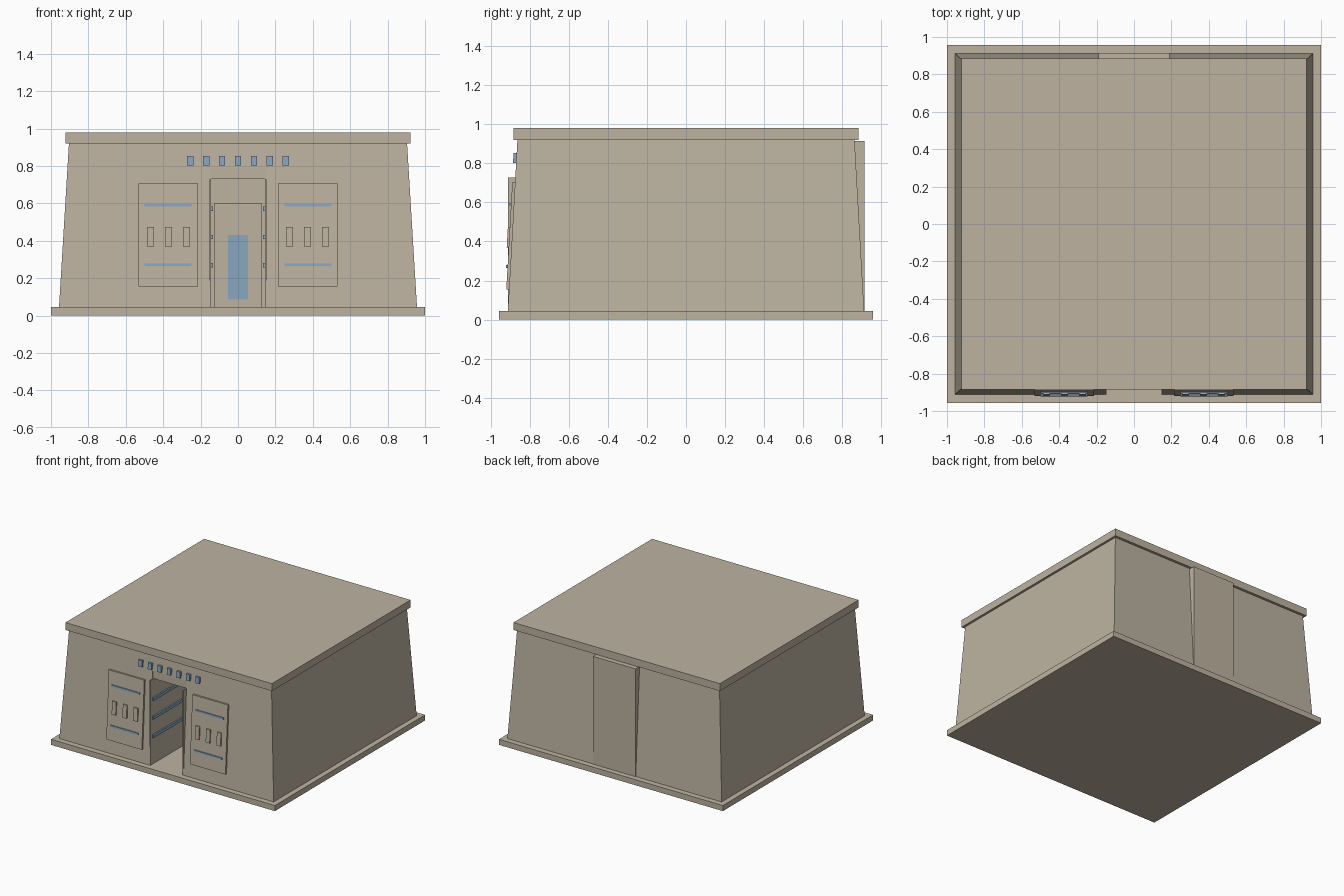
import bpy
import bmesh

if "Cube" in bpy.data.objects:
    bpy.data.objects.remove(bpy.data.objects["Cube"], do_unlink=True)


def material(name, rgb):
    m = bpy.data.materials.new(name)
    m.use_nodes = True
    m.diffuse_color = (*rgb, 1)
    m.node_tree.nodes["Principled BSDF"].inputs["Base Color"].default_value = (*rgb, 1)
    return m


STONE = material("sandstone", (0.51, 0.45, 0.355))
BLUE = material("faded blue", (0.25, 0.385, 0.53))

# Wall dimensions: half sizes at the foot and at the top
Z0, Z1 = 0.045, 0.92
FOOT, TOP = (0.957, 0.912), (0.904, 0.863)


def wall_y(z):
    """Front wall surface at height z."""
    return -FOOT[1] + (FOOT[1] - TOP[1]) * (z - Z0) / (Z1 - Z0)


def solid(name, bottom, top, mat):
    """Six-sided solid from four bottom and four top corners."""
    bm = bmesh.new()
    lo = [bm.verts.new(p) for p in bottom]
    hi = [bm.verts.new(p) for p in top]
    bm.faces.new(lo[::-1])
    bm.faces.new(hi)
    for i in range(4):
        j = (i + 1) % 4
        bm.faces.new((lo[i], lo[j], hi[j], hi[i]))
    bmesh.ops.recalc_face_normals(bm, faces=bm.faces)
    mesh = bpy.data.meshes.new(name)
    bm.to_mesh(mesh)
    bm.free()
    mesh.materials.append(mat)
    obj = bpy.data.objects.new(name, mesh)
    bpy.context.collection.objects.link(obj)
    return obj


def ring(x0, x1, y0, y1, z):
    return [(x0, y0, z), (x1, y0, z), (x1, y1, z), (x0, y1, z)]


def box(name, x, y, z, mat=STONE):
    return solid(name, ring(*x, *y, z[0]), ring(*x, *y, z[1]), mat)


def wall_plate(name, x, z, out, mat=STONE):
    """Plate that follows the sloping front wall and stands out from it."""
    lo, hi = (ring(*x, wall_y(h) - out, wall_y(h) + 0.004, h) for h in z)
    return solid(name, lo, hi, mat)


def cut(target, cutter):
    """Subtract the cutter and keep the result as plain mesh."""
    mod = target.modifiers.new("cut", 'BOOLEAN')
    mod.operation, mod.solver, mod.object = 'DIFFERENCE', 'EXACT', cutter
    cutter.hide_render = True
    deps = bpy.context.evaluated_depsgraph_get()
    mesh = bpy.data.meshes.new_from_object(target.evaluated_get(deps))
    target.modifiers.clear()
    target.data = mesh
    bpy.data.objects.remove(cutter, do_unlink=True)


# Plinth, battered walls, roof slab
box("plinth", (-1, 1), (-0.958, 0.958), (0, Z0))
walls = solid("walls", ring(-FOOT[0], FOOT[0], -FOOT[1], FOOT[1], Z0),
              ring(-TOP[0], TOP[0], -TOP[1], TOP[1], Z1), STONE)
box("roof_slab", (-0.922, 0.922), (-0.884, 0.884), (Z1, 0.98))

# Entrance passage and the upright recess around its mouth
BACK = 0.0
cut(walls, box("passage_cutter", (-0.145, 0.145), (-1.1, BACK), (0.03, 0.73)))
cut(walls, box("recess_cutter", (-0.152, 0.152), (-1.1, -0.87), (0.03, 0.79)))

# Inner doorway at the end of the passage, with its blue door
box("inner_doorway", (-0.127, 0.127), (BACK - 0.03, BACK + 0.01), (Z0, 0.6))
box("inner_door", (-0.054, 0.054), (BACK - 0.034, BACK - 0.03), (0.085, 0.43), BLUE)

# Upright pilaster on the back wall
box("back_pilaster", (-0.19, 0.19), (0.8, 0.915), (Z0, 0.915))

# Paired parts on both sides of the entrance
for side, s in (("left", 1), ("right", -1)):
    def span(a, b):
        return tuple(sorted((s * a, s * b)))

    box(f"{side}_jamb", span(0.145, 0.152), (-0.912, -0.86), (Z0, 0.728))
    for i, z in enumerate((0.27, 0.42, 0.57)):
        box(f"{side}_passage_rail_{i + 1}", span(0.134, 0.147),
            (-0.885, BACK - 0.03), (z - 0.012, z + 0.012), BLUE)

    # Relief panel with two blue bars and three raised tablets
    wall_plate(f"{side}_relief_panel", span(0.215, 0.532), (0.155, 0.705), 0.014)
    for i, z in enumerate((0.272, 0.59)):
        wall_plate(f"{side}_panel_bar_{i + 1}", span(0.248, 0.5),
                   (z - 0.007, z + 0.007), 0.022, BLUE)
    for i in range(3):
        x = 0.275 + 0.0965 * i
        wall_plate(f"{side}_tablet_{i + 1}", span(x - 0.018, x + 0.018),
                   (0.368, 0.473), 0.024)

# Row of blue blocks over the entrance
for i in range(7):
    x = (i - 3) * 0.085
    wall_plate(f"frieze_block_{i + 1}", (x - 0.0165, x + 0.0165),
               (0.802, 0.853), 0.016, BLUE)
